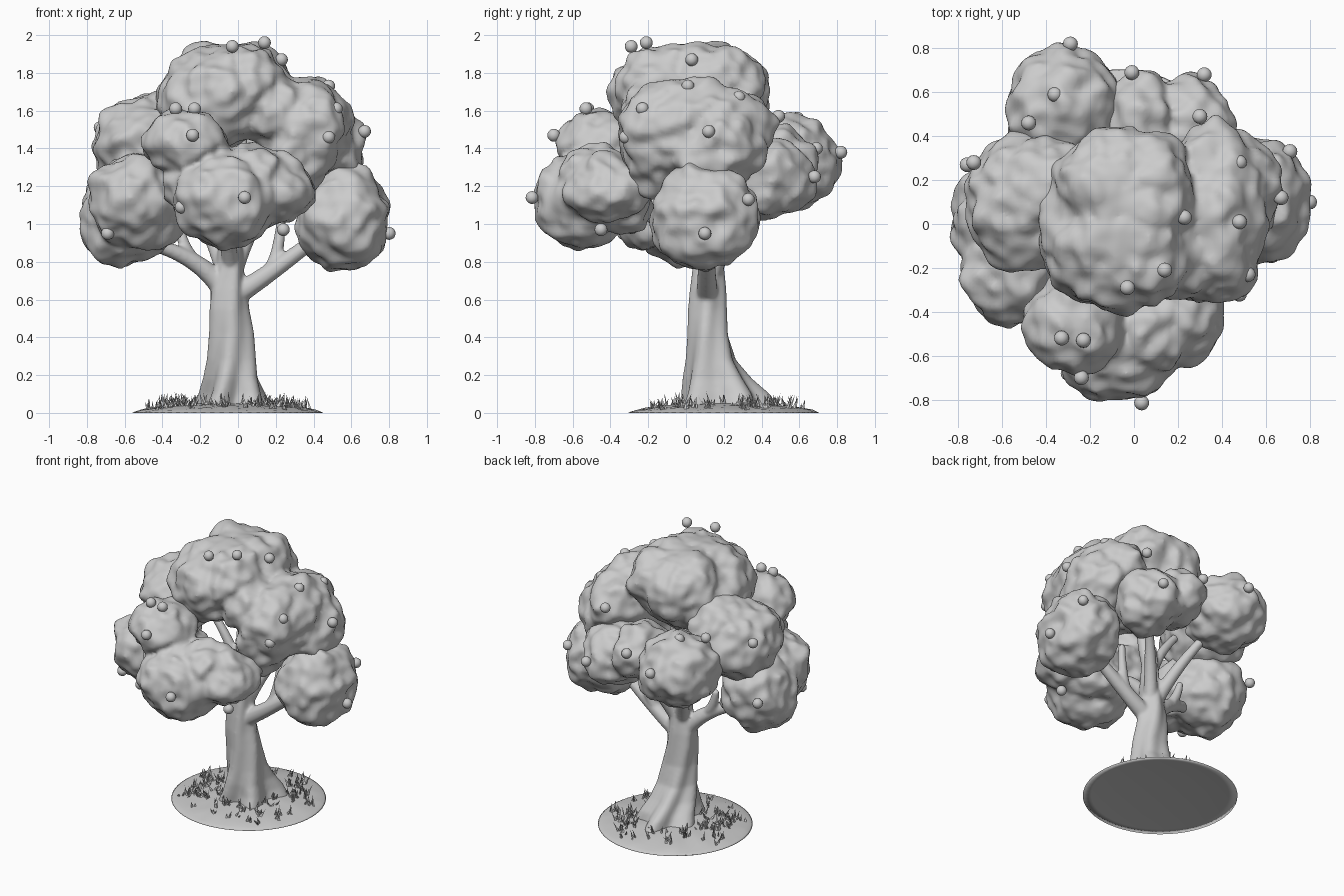
import bpy, bmesh, math, random
from mathutils import Vector, Matrix, noise

if "Cube" in bpy.data.objects:
    bpy.data.objects.remove(bpy.data.objects["Cube"])

random.seed(4)
grey = bpy.data.materials.new("plain grey")
grey.diffuse_color = (0.6, 0.6, 0.6, 1)
grey.use_nodes = True
grey.node_tree.nodes["Principled BSDF"].inputs["Base Color"].default_value = grey.diffuse_color


def finish(bm, name, smooth=True):
    me = bpy.data.meshes.new(name)
    bmesh.ops.recalc_face_normals(bm, faces=bm.faces)
    bm.to_mesh(me)
    bm.free()
    for p in me.polygons:
        p.use_smooth = smooth
    me.materials.append(grey)
    ob = bpy.data.objects.new(name, me)
    bpy.context.collection.objects.link(ob)
    return ob


def fuse(ob, voxel, rounds):
    """Join overlapping closed skins into one smooth surface."""
    rm = ob.modifiers.new("fuse", 'REMESH')
    rm.mode, rm.voxel_size, rm.use_smooth_shade = 'VOXEL', voxel, True
    sm = ob.modifiers.new("soften", 'SMOOTH')
    sm.factor, sm.iterations = 0.5, rounds


def loft(bm, rings):
    """Bridge closed loops of points into a skin, capped at both ends."""
    loops = [[bm.verts.new(p) for p in r] for r in rings]
    n = len(loops[0])
    for a, b in zip(loops, loops[1:]):
        for i in range(n):
            bm.faces.new((a[i], a[(i + 1) % n], b[(i + 1) % n], b[i]))
    bm.faces.new(loops[-1])
    bm.faces.new(loops[0][::-1])


# Ground: shallow dome with a slightly hollow underside
GX, GY, GR = -0.055, 0.2, 0.505


def ground_z(r):
    return 0.055 * (1 - (r / GR) ** 2) ** 0.7 if r < GR else 0


bm = bmesh.new()
rings = []
under = [(0.1, 0.022), (0.3, 0.016), (0.45, 0.006)]
upper = [(r, ground_z(r)) for r in (GR, 0.495, 0.47, 0.42, 0.34, 0.24, 0.12, 0.03)]
for k, (r, z) in enumerate(under + upper):
    ring = []
    for i in range(64):
        a = math.tau * i / 64
        x, y = GX + r * math.cos(a), GY + r * math.sin(a)
        bump = 0.008 * noise.noise(Vector((x * 12, y * 12, 0))) if k > 4 else 0
        ring.append((x, y, max(0, z + bump)))
    rings.append(ring)
loft(bm, rings)
finish(bm, "ground_mound")

# Grass: tufts of thin leaning blades
bm = bmesh.new()
for tuft in range(95):
    a, r = random.uniform(0, math.tau), random.uniform(0.18, 0.44)
    tx, ty = GX + r * math.cos(a), GY + r * math.sin(a)
    for blade in range(random.randint(2, 5)):
        h, w = random.uniform(0.02, 0.075), random.uniform(0.007, 0.012)
        base = Vector((tx + random.uniform(-.02, .02), ty + random.uniform(-.02, .02),
                       ground_z(r) - 0.006))
        tip = bm.verts.new(base + Vector((random.uniform(-.03, .03), random.uniform(-.03, .03), h)))
        turn = random.uniform(0, math.tau)
        foot = [bm.verts.new(base + Vector((w * math.cos(turn + k * math.tau / 3),
                                            w * math.sin(turn + k * math.tau / 3), 0)))
                for k in range(3)]
        for k in range(3):
            bm.faces.new((foot[k], foot[(k + 1) % 3], tip))
finish(bm, "grass_blades", False)

# Trunk: twisted, fluted loft with flared roots
bm = bmesh.new()
profile = [  # z, centre x, centre y, radius x, radius y, flute depth
    (0.03, -0.025, 0.215, 0.185, 0.235, 0.2),
    (0.10, -0.025, 0.20, 0.16, 0.21, 0.18),
    (0.18, -0.03, 0.165, 0.138, 0.17, 0.14),
    (0.28, -0.03, 0.135, 0.125, 0.127, 0.1),
    (0.42, -0.035, 0.12, 0.115, 0.105, 0.08),
    (0.55, -0.05, 0.115, 0.104, 0.1, 0.07),
    (0.65, -0.052, 0.115, 0.095, 0.094, 0.07),
    (0.75, -0.045, 0.115, 0.075, 0.085, 0.06),
    (0.90, -0.04, 0.115, 0.06, 0.068, 0.04),
    (1.15, -0.04, 0.11, 0.045, 0.045, 0.03)]
rings = []
for z, cx, cy, rx, ry, f in profile:
    ring = []
    for i in range(40):
        a = math.tau * i / 40
        k = 1 + f * math.cos(5 * (a - math.pi / 2) - 8 * z)
        ring.append((cx + rx * k * math.cos(a), cy + ry * k * math.sin(a), z))
    rings.append(ring)
loft(bm, rings)


# Branches: tapered tubes bent through a start, middle and end (x, y, z, radius)
def branch(start, mid, end):
    a, m, b = Vector(start), Vector(mid), Vector(end)
    pull = 2 * m - (a + b) / 2
    rings = []
    for i in range(11):
        t = i / 10
        p = a * (1 - t) ** 2 + pull * 2 * t * (1 - t) + b * t * t
        d = ((pull - a) * (1 - t) + (b - pull) * t).to_3d().normalized()
        u = d.cross(Vector((0.2, 1, 0.1))).normalized()
        v = d.cross(u)
        c = p.to_3d()
        rings.append([c + p.w * (u * math.cos(k * math.tau / 12) + v * math.sin(k * math.tau / 12))
                      for k in range(12)])
    loft(bm, rings)


branch((-.06, .11, .63, .065), (-.22, .08, .79, .048), (-.45, 0, .89, .035))      # left
branch((-.2, .08, .78, .036), (-.27, .09, .86, .034), (-.31, .1, .99, .022))      # left twig
branch((-.04, .11, .61, .06), (.15, .11, .73, .05), (.45, .1, .95, .035))         # right
branch((.14, .11, .74, .036), (.2, .13, .83, .034), (.23, .15, 1.05, .024))       # right twig
branch((-.04, .1, .75, .045), (-.06, -.12, 1.0, .04), (-.08, -.4, 1.12, .028))    # front
branch((-.06, .13, .72, .05), (-.17, .28, 1.0, .038), (-.3, .48, 1.25, .025))     # back left
branch((-.03, .13, .72, .05), (.08, .26, .98, .038), (.22, .4, 1.15, .025))       # back right
branch((-.04, .11, 1.0, .05), (.02, .1, 1.3, .035), (0, .1, 1.6, .025))           # upper
branch((-.04, .11, .85, .045), (-.12, .1, 1.1, .035), (-.3, .1, 1.35, .025))      # upper left
fuse(finish(bm, "trunk_and_branches"), 0.011, 5)

# Foliage: lumpy ellipsoids fused per cluster
clusters = {
    "crown_foliage": [((-.1, -.11, 1.68), (.29, .29, .26)), ((-.1, .17, 1.7), (.27, .27, .26)),
                      ((.07, .14, 1.73), (.2, .28, .22)), ((.05, -.12, 1.73), (.19, .24, .23)),
                      ((-.24, .02, 1.63), (.2, .26, .21)),
                      ((.37, .06, 1.5), (.24, .4, .26)), ((.49, .17, 1.4), (.18, .24, .22)),
                      ((.38, -.13, 1.5), (.19, .24, .24)), ((.18, -.1, 1.6), (.2, .25, .19)),
                      ((.3, -.12, 1.37), (.18, .22, .22))],
    "upper_left_foliage": [((-.5, .1, 1.42), (.26, .31, .25)), ((-.4, .17, 1.5), (.2, .24, .2))],
    "lower_right_foliage": [((.56, .1, 1.04), (.24, .29, .28))],
    "lower_left_foliage": [((-.6, .02, 1.04), (.24, .26, .26)), ((-.55, -.22, 1.13), (.24, .24, .24)),
                           ((-.45, -.14, 1.07), (.17, .25, .2))],
    "front_foliage": [((-.07, -.54, 1.13), (.27, .27, .26)), ((-.27, -.45, 1.42), (.22, .23, .18)),
                      ((.2, -.41, 1.18), (.21, .22, .18)), ((-.2, -.42, 1.25), (.2, .22, .2)),
                      ((.06, -.48, 1.25), (.18, .2, .17)), ((.04, -.36, 1.13), (.2, .19, .19))],
    "back_left_foliage": [((-.32, .54, 1.32), (.26, .27, .25))],
    "back_right_foliage": [((.25, .45, 1.24), (.21, .23, .21)), ((.02, .46, 1.33), (.17, .22, .18))]}
for name, blobs in clusters.items():
    bm = bmesh.new()
    for c, rad in blobs:
        c = Vector(c)
        made = bmesh.ops.create_icosphere(bm, subdivisions=5, radius=1)['verts']
        for v in made:
            d = v.co.copy()
            p = Vector((d.x * rad[0], d.y * rad[1], d.z * rad[2])) + c
            lump = 0.036 * noise.noise(p * 6.5) + 0.03 * noise.noise(p * 14 + c * 9)
            v.co = p + d * (lump + 0.003)
    fuse(finish(bm, name), 0.017, 2)

# Fruit: small balls on the foliage surface
fruit = [(-.29, .82, 1.38), (-.36, .59, 1.56), (-.48, .46, 1.55), (-.03, -.29, 1.94),
         (.14, -.21, 1.96), (.16, .21, 1.88), (.23, .03, 1.87), (.48, .01, 1.73),
         (.48, .28, 1.67), (.3, .49, 1.57), (-.27, .29, 1.74), (.67, .12, 1.49),
         (.48, -.32, 1.46), (.52, -.23, 1.61), (.8, .1, .95), (.71, .33, 1.13),
         (.24, -.45, .97), (-.3, -.68, 1.09), (-.69, -.33, .95), (-.73, .28, 1.51),
         (-.76, .27, 1.08), (-.01, .69, 1.4), (.32, .68, 1.25), (-.33, -.52, 1.61),
         (-.23, -.53, 1.61), (-.24, -.7, 1.47), (.035, -.815, 1.14)]
bm = bmesh.new()
for p in fruit:
    bmesh.ops.create_uvsphere(bm, u_segments=16, v_segments=10, radius=0.034,
                              matrix=Matrix.Translation(p))
finish(bm, "fruit")
